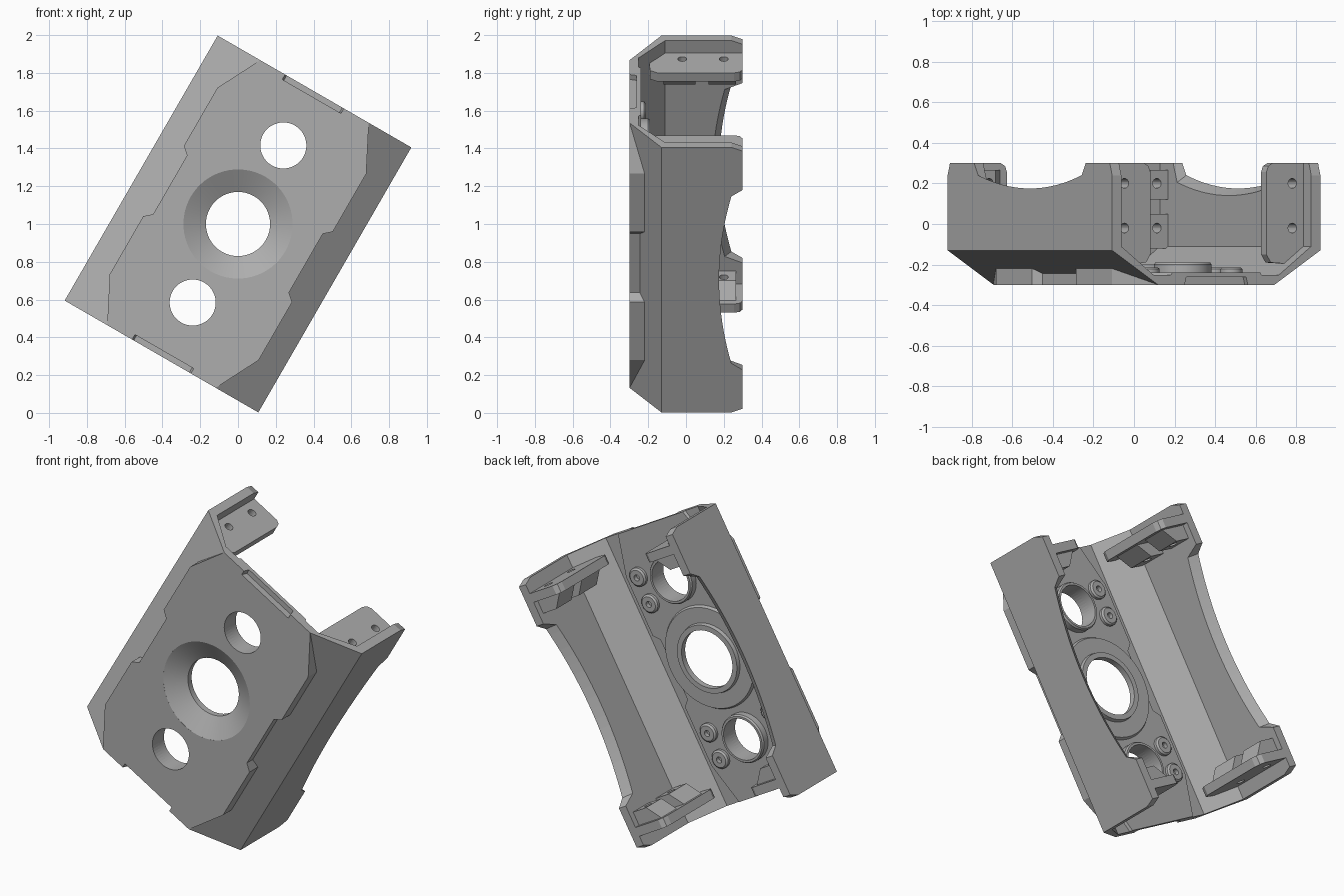
import bpy, bmesh, math
from mathutils import Matrix, Vector

if "Cube" in bpy.data.objects:
    bpy.data.objects.remove(bpy.data.objects["Cube"])

TILT = Matrix.Rotation(math.radians(30), 4, 'Y')
LIFT = Matrix.Translation((0, 0, 1))
grey = bpy.data.materials.new("light grey")
grey.diffuse_color = (0.42, 0.42, 0.42, 1)
grey.use_nodes = True
grey.node_tree.nodes["Principled BSDF"].inputs["Base Color"].default_value = grey.diffuse_color


def make(name, bm, smooth=False):
    """Turn a bmesh into a tilted object standing on the ground."""
    bmesh.ops.recalc_face_normals(bm, faces=bm.faces)
    me = bpy.data.meshes.new(name)
    bm.to_mesh(me)
    bm.free()
    me.transform(LIFT @ TILT)
    me.materials.append(grey)
    ob = bpy.data.objects.new(name, me)
    bpy.context.collection.objects.link(ob)
    if smooth:
        bpy.ops.object.select_all(action='DESELECT')
        ob.select_set(True)
        bpy.context.view_layer.objects.active = ob
        bpy.ops.object.shade_smooth_by_angle(angle=math.radians(30))
    return ob


def loft(rings):
    """Skin closed rings of equal size and cap both ends."""
    bm = bmesh.new()
    vs = [[bm.verts.new(p) for p in r] for r in rings]
    n = len(vs[0])
    for a, b in zip(vs, vs[1:]):
        for i in range(n):
            j = (i + 1) % n
            bm.faces.new((a[i], a[j], b[j], b[i]))
    bm.faces.new(vs[0])
    bm.faces.new(vs[-1])
    return bm


def lathe(profile, x, z, n=48):
    """Revolve a closed (radius, y) profile around the y direction."""
    bm = bmesh.new()
    rings = []
    for k in range(n):
        a = 2 * math.pi * k / n
        rings.append([bm.verts.new((x + r * math.cos(a), y, z + r * math.sin(a))) for r, y in profile])
    m = len(profile)
    for k in range(n):
        a, b = rings[k], rings[(k + 1) % n]
        for i in range(m):
            j = (i + 1) % m
            bm.faces.new((a[i], a[j], b[j], b[i]))
    return bm


def cutter(name, bm):
    ob = make(name, bm)
    ob.hide_render = True
    ob.hide_viewport = True
    ob.display_type = 'WIRE'
    return ob


def cut(ob, tool):
    m = ob.modifiers.new("cut", 'BOOLEAN')
    m.operation = 'DIFFERENCE'
    m.solver = 'EXACT'
    m.object = tool


def rod(r, centre, axis, length, n=48):
    bm = bmesh.new()
    rot = Matrix.Rotation(math.pi / 2, 4, 'X') if axis == 'Y' else Matrix.Identity(4)
    bmesh.ops.create_cone(bm, cap_ends=True, segments=n, radius1=r, radius2=r, depth=length,
                          matrix=Matrix.Translation(centre) @ rot)
    return bm


def interp(t, pts):
    for (a, p), (b, q) in zip(pts, pts[1:]):
        if t <= b:
            return p + (q - p) * (t - a) / (b - a)
    return pts[-1][1]


# Shell: a chamfered channel with arched rear edges and a raised front plate
def section(v):
    t = abs(v)
    w = interp(t, [(0, .415), (.18, .415), (.215, .455), (.57, .455), (.81, .332)])
    wi = interp(t, [(0, .285), (.18, .285), (.215, .325), (.57, .325), (.81, .25)])
    if t <= .511:
        top = .175 + .065 * (t / .51) ** 2
        low = top - .035
    else:
        top = low = interp(t, [(.51, .24), (.55, .30), (.787, .30), (.81, .24)])
    ych = -.13 - .17 * (.592 - w) / .262
    half = [(.592, top), (.592, -.13), (w, ych), (w, -.3)]
    inner = [(wi, -.238), (wi + .008, -.252), (.355, -.252), (.54, -.11), (.54, low)]
    outer = half + [(-u, y) for u, y in reversed(half)]
    ring = outer + [(-u, y) for u, y in reversed(inner)] + inner
    return [Vector((u, y, v)) for u, y in ring]


pos = [0, .06, .12, .18, .215, .27, .32, .37, .42, .47, .51, .55, .57, .787, .81]
stations = [-p for p in reversed(pos[1:])] + pos
shell = make("shell", loft([section(v) for v in stations]))

# Openings and end notches in the front plate
cut(shell, cutter("centre_hole_cutter", rod(.289, (0, -.25, 0), 'Y', .4, 64)))
for s in (-1, 1):
    cut(shell, cutter("small_hole_cutter", rod(.122, (0, -.25, s * .48), 'Y', .4)))
    out = [(-.19, -.34), (.19, -.34), (.17, -.262), (-.17, -.262)]
    cut(shell, cutter("notch_cutter", loft([[(u, y, s * v) for u, y in out] for v in (.78, .85)])))

# Countersunk centre ring
make("centre_ring", lathe([(.29, -.3), (.17, -.235), (.17, -.2), (.2, -.2), (.205, -.222),
                           (.295, -.222), (.305, -.24), (.29, -.25)], 0, 0, 64), True)

# Collars behind the small openings and the screw bosses beside them
for s in (-1, 1):
    make("hole_collar", lathe([(.122, -.245), (.122, -.19), (.135, -.19), (.142, -.2), (.142, -.245)],
                              0, s * .48), True)
    for side in (-1, 1):
        for v in (.39, .55):
            make("screw_boss", lathe([(.018, -.245), (.018, -.213), (.045, -.213), (.055, -.222),
                                      (.055, -.245)], side * .235, s * v, 24), True)

# Corner tabs with two screw holes and wedge gussets
TAB = [(.56, .3), (.365, .3), (.34, .285), (.33, .255), (.33, -.15), (.355, -.19), (.44, -.195), (.56, -.11)]
WEDGE = [(.56, .60), (.44, .60), (.36, .69), (.56, .69)]
for sx in (-1, 1):
    for sz in (-1, 1):
        tab = make("corner_tab", loft([[(sx * u, y, sz * v) for u, y in TAB] for v in (.68, .733)]))
        wedges = [make("tab_gusset", loft([[(sx * u, y, sz * v) for u, v in WEDGE] for y in span]))
                  for span in ((-.12, .05), (.12, .265))]
        for y, wedge in zip((-.02, .2), wedges):
            tool = cutter("screw_hole_cutter", rod(.024, (sx * .477, y, sz * .67), 'Z', .3, 20))
            cut(tab, tool)
            cut(wedge, tool)
